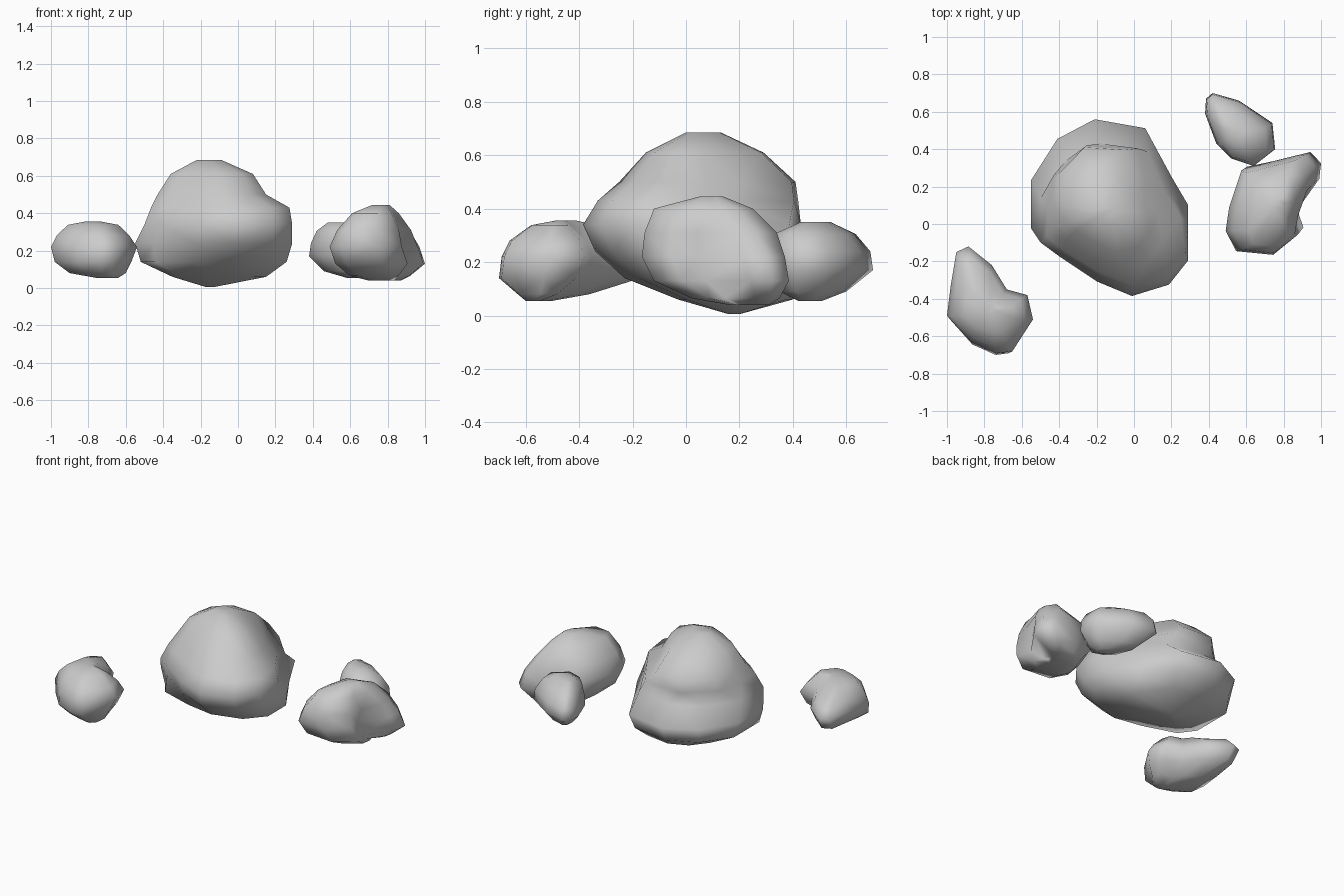
import bpy, bmesh


def fit(outline, level):
    """Points of a plan outline fitted to a level's box (z, x0, x1, y0, y1)."""
    z, x0, x1, y0, y1 = level
    xs, ys = [p[0] for p in outline], [p[1] for p in outline]
    sx = (x1 - x0) / (max(xs) - min(xs))
    sy = (y1 - y0) / (max(ys) - min(ys))
    return [(x0 + (x - min(xs)) * sx, y0 + (y - min(ys)) * sy, z) for x, y in outline]


def rock(name, *sections):
    """Loft upwards through sections, each a plan outline and its levels."""
    bm = bmesh.new()
    rings = [[bm.verts.new(p) for p in fit(outline, level)]
             for outline, levels in sections for level in levels]
    n = len(rings[0])
    for a, b in zip(rings, rings[1:]):
        for i in range(n):
            j = (i + 1) % n
            bm.faces.new((a[i], a[j], b[j], b[i]))
    bm.faces.new(rings[0])
    bm.faces.new(rings[-1])
    bmesh.ops.triangulate(bm, faces=bm.faces[:])
    bmesh.ops.recalc_face_normals(bm, faces=bm.faces[:])
    for f in bm.faces:
        f.smooth = True
    mesh = bpy.data.meshes.new(name)
    bm.to_mesh(mesh)
    bm.free()
    obj = bpy.data.objects.new(name, mesh)
    bpy.context.collection.objects.link(obj)


# Large boulder: full base, wide middle, narrower top behind a back ledge
right_side = [(-.03, -.38), (.18, -.31), (.29, -.16), (.29, .08)]
back = [(.2, .24), (.06, .51), (-.21, .56), (-.41, .45), (-.55, .22)]
base = [(-.55, -.12), (-.47, -.25), (-.23, -.34)] + right_side + back
middle = [(-.55, -.05), (-.45, -.13), (-.23, -.29)] + right_side + back
top = [(-.55, -.05), (-.45, -.14), (-.23, -.29), (-.03, -.38), (.18, -.31), (.29, -.16),
       (.26, .08), (.16, .26), (0, .54), (-.31, .56), (-.51, .36), (-.55, .14)]
rock("large_boulder",
     (base, [(.005, -.17, -.13, .16, .2), (.06, -.35, .15, -.03, .4),
             (.14, -.52, .26, -.23, .51)]),
     (middle, [(.24, -.55, .29, -.34, .56), (.34, -.5, .29, -.385, .43)]),
     (top, [(.43, -.465, .275, -.33, .42), (.5, -.43, .15, -.25, .41),
            (.61, -.36, .08, -.15, .29), (.685, -.22, -.09, 0, .13)]))

# Kidney-shaped stone at the front left
rock("left_stone",
     ([(-.95, -.15), (-.98, -.33), (-1, -.49), (-.87, -.63), (-.73, -.69), (-.65, -.68),
       (-.54, -.51), (-.57, -.38), (-.68, -.35), (-.76, -.22), (-.885, -.12)],
      [(.055, -.76, -.64, -.6, -.5), (.08, -.9, -.6, -.63, -.36),
       (.14, -.98, -.57, -.7, -.17), (.22, -1, -.54, -.69, -.12),
       (.28, -.97, -.58, -.66, -.18), (.338, -.91, -.64, -.58, -.33),
       (.355, -.82, -.73, -.49, -.41)]))

# Notched stone at the right, with a low tail to the back
front = [(.49, -.03), (.55, -.14), (.76, -.16), (.9, -.05)]
side = [(.72, .33), (.58, .3), (.51, .1)]
rock("right_stone",
     (front + [(.865, .05), (.99, .23), (1, .32), (.94, .385)] + side,
      [(.04, .7, .87, .16, .31), (.065, .6, .92, .02, .35),
       (.13, .52, 1, -.12, .385), (.22, .49, .97, -.165, .37)]),
     (front + [(.92, .05), (.98, .2), (.97, .29), (.9, .37)] + side,
      [(.31, .53, .925, -.155, .34), (.4, .61, .86, -.12, .25),
       (.445, .72, .81, .05, .14)]))

# Small stone at the back right
rock("back_stone",
     ([(.38, .59), (.44, .43), (.52, .35), (.64, .31), (.755, .4),
       (.74, .54), (.56, .66), (.42, .7), (.385, .67)],
      [(.055, .58, .66, .42, .51), (.09, .46, .7, .35, .6), (.17, .38, .755, .31, .7),
       (.24, .39, .75, .31, .69), (.305, .42, .71, .33, .635), (.35, .48, .61, .43, .54)]))
